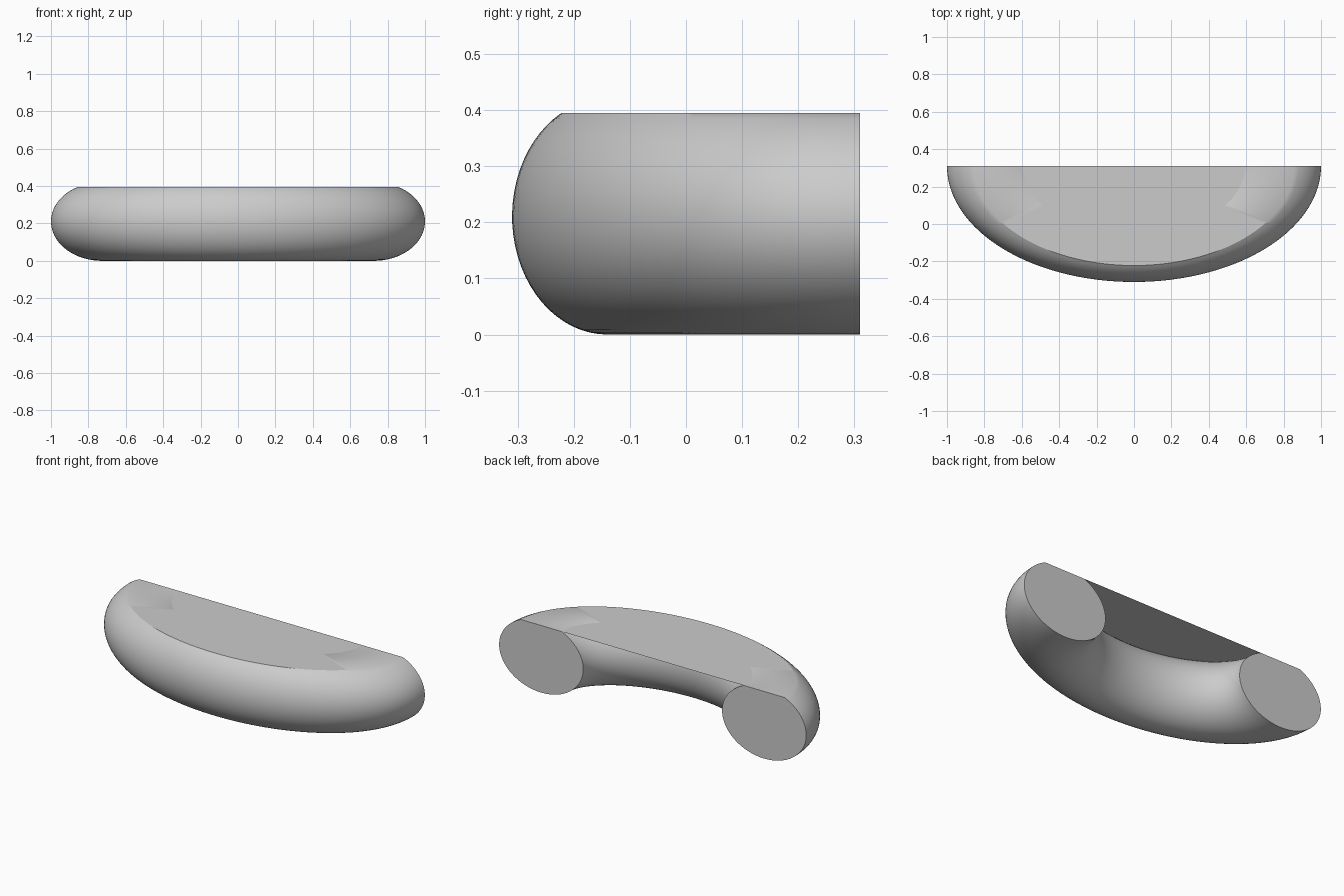
import bpy
import bmesh
from math import sin, cos, pi, asin, radians

cube = bpy.data.objects.get("Cube")
if cube:
    bpy.data.objects.remove(cube, do_unlink=True)

BACK = 0.31            # y of the flat back
SQUASH = 0.62          # depth of the half ring relative to its width
RING, RX, RZ = 0.726, 0.274, 0.2105
TOP = 0.395            # height of the flat top
STEPS, SIDES = 96, 56

grey = bpy.data.materials.new("light_grey")
grey.use_nodes = True
grey.diffuse_color = (0.6, 0.6, 0.6, 1)
bsdf = grey.node_tree.nodes["Principled BSDF"]
bsdf.inputs["Base Color"].default_value = grey.diffuse_color
bsdf.inputs["Roughness"].default_value = 0.6


def finish(bm, name):
    mesh = bpy.data.meshes.new(name)
    bm.to_mesh(mesh)
    bm.free()
    mesh.materials.append(grey)
    obj = bpy.data.objects.new(name, mesh)
    bpy.context.collection.objects.link(obj)
    return obj


def on_arc(radius, z, i):
    a = pi + pi * i / STEPS
    return (radius * cos(a), BACK + SQUASH * radius * sin(a), z)


# Oval tube section, running under from the outer rim to the inner rim
cut = asin((TOP - RZ) / RZ)
angles = [cut - (pi + 2 * cut) * k / SIDES for k in range(SIDES + 1)]
section = [(RING + RX * cos(a), RZ + RZ * sin(a)) for a in angles]

# Half ring tube with flat top and closed ends
bm = bmesh.new()
rings = [[bm.verts.new(on_arc(r, z, i)) for r, z in section]
         for i in range(STEPS + 1)]
for a, b in zip(rings, rings[1:]):
    for k in range(len(section)):
        n = (k + 1) % len(section)
        bm.faces.new((a[k], a[n], b[n], b[k]))
bm.faces.new(rings[0])
bm.faces.new(rings[-1])
bmesh.ops.recalc_face_normals(bm, faces=bm.faces)
tube = finish(bm, "half_ring_tube")

# Thin panel filling the space inside the ring at the top
bm = bmesh.new()
inner = section[-1][0]
panel = bm.faces.new([bm.verts.new(on_arc(inner, TOP, i))
                      for i in range(STEPS + 1)])
panel.normal_update()
if panel.normal.z < 0:
    panel.normal_flip()
finish(bm, "top_panel")

# Smooth tube, sharp rims
bpy.ops.object.select_all(action="DESELECT")
tube.select_set(True)
bpy.context.view_layer.objects.active = tube
bpy.ops.object.shade_smooth_by_angle(angle=radians(30))
